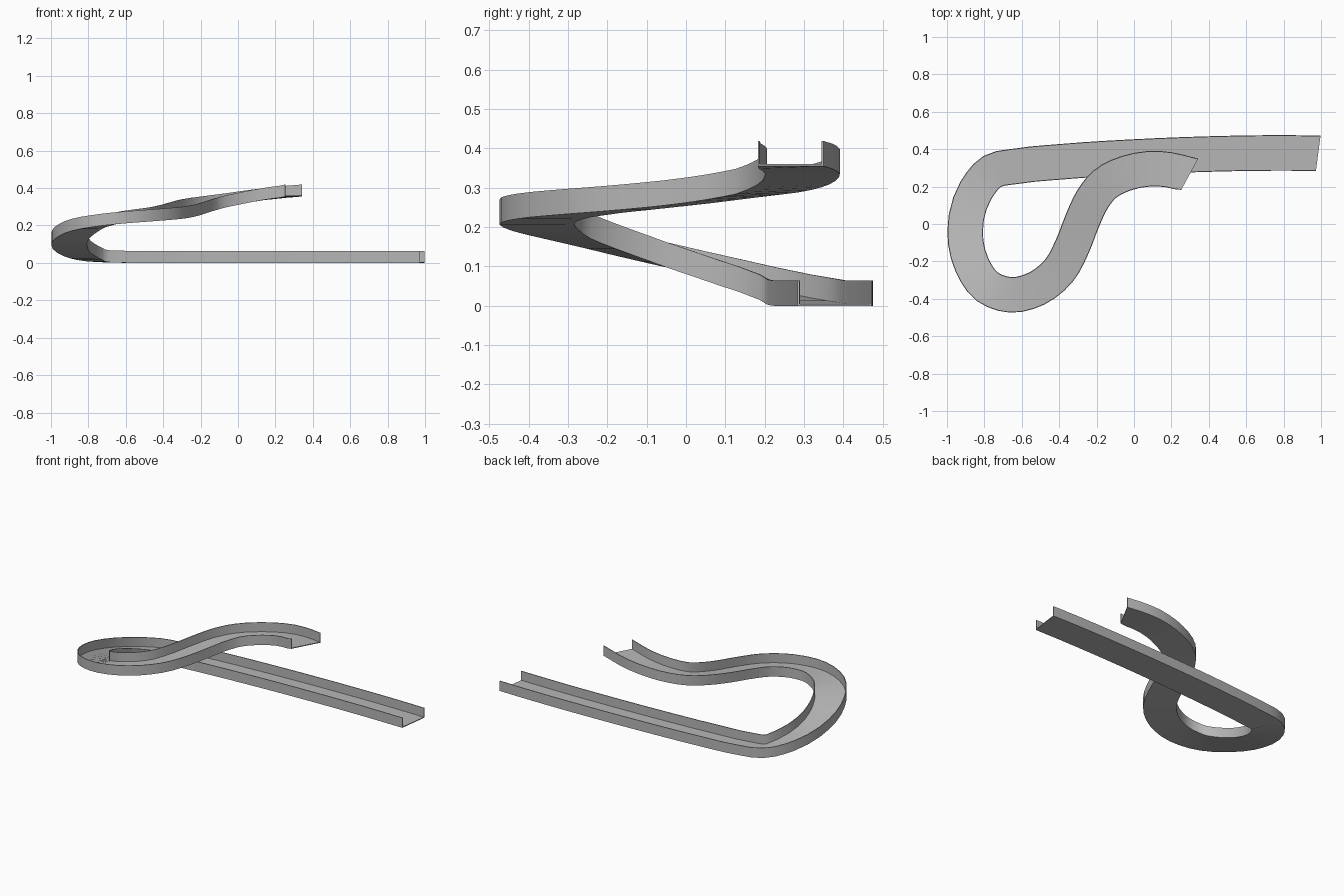
import bpy, bmesh
from mathutils import Vector

if "Cube" in bpy.data.objects:
    bpy.data.objects.remove(bpy.data.objects["Cube"])

# Centre line of the ramp, from the low end to the high end (x, y, z of the underside)
path = [Vector(p) for p in (
    (0.985, 0.378, 0), (0.80, 0.380, 0), (0.40, 0.374, 0), (0.0, 0.358, 0),
    (-0.40, 0.332, 0), (-0.62, 0.310, 0.001), (-0.758, 0.281, 0.008),
    (-0.845, 0.18, 0.035), (-0.903, -0.04, 0.095), (-0.868, -0.215, 0.145),
    (-0.785, -0.335, 0.182), (-0.66, -0.379, 0.206), (-0.52, -0.345, 0.221),
    (-0.40, -0.248, 0.233), (-0.33, -0.12, 0.245), (-0.275, 0.02, 0.26),
    (-0.22, 0.135, 0.276), (-0.16, 0.21, 0.288), (-0.04, 0.272, 0.308),
    (0.13, 0.296, 0.335), (0.298, 0.266, 0.355))]
STEPS = 3
W, H, T = 0.095, 0.064, 0.005   # half width, wall height, thickness

# Open channel cross-section (sideways, up)
profile = [(-W, 0), (W, 0), (W, H), (W - T, H), (W - T, T), (-W + T, T), (-W + T, H), (-W, H)]


def smooth_path(pts):
    """Catmull-Rom curve through the points."""
    ext = [2 * pts[0] - pts[1]] + pts + [2 * pts[-1] - pts[-2]]
    out = []
    for a, b, c, d in zip(ext, ext[1:], ext[2:], ext[3:]):
        # non-uniform tangents keep long and short spans even
        la, lb, lc = (b - a).length, (c - b).length, (d - c).length
        m1 = ((b - a) / la * lb + (c - b) / lb * la) / (la + lb) * lb
        m2 = ((c - b) / lb * lc + (d - c) / lc * lb) / (lb + lc) * lb
        for i in range(STEPS):
            t = i / STEPS
            out.append(b * (2*t**3 - 3*t**2 + 1) + m1 * (t**3 - 2*t**2 + t)
                       + c * (3*t**2 - 2*t**3) + m2 * (t**3 - t**2))
    return out + [pts[-1]]


# Sweep the cross-section, keeping the floor level across
line = smooth_path(path)
bm = bmesh.new()
rings = []
for i, p in enumerate(line):
    t = line[min(i + 1, len(line) - 1)] - line[max(i - 1, 0)]
    side = Vector((-t.y, t.x, 0)).normalized()
    if i == 0:
        side = Vector((-0.13, -0.99, 0)).normalized()   # slightly angled low end
    if i == len(line) - 1:
        side = Vector((0.09, 0.165, 0)).normalized()    # angled high end
    rings.append([bm.verts.new(p + side * s + Vector((0, 0, u))) for s, u in profile])
n = len(profile)
for a, b in zip(rings, rings[1:]):
    for k in range(n):
        bm.faces.new((a[k], a[(k + 1) % n], b[(k + 1) % n], b[k]))
# End caps of floor and both walls
for r in (rings[0], rings[-1]):
    for ids in ((0, 1, 4, 5), (1, 2, 3, 4), (0, 5, 6, 7)):
        bm.faces.new([r[k] for k in ids])
bmesh.ops.recalc_face_normals(bm, faces=bm.faces)

mesh = bpy.data.meshes.new("slide_channel")
bm.to_mesh(mesh)
bm.free()
ramp = bpy.data.objects.new("slide_channel", mesh)
bpy.context.collection.objects.link(ramp)
bpy.context.view_layer.objects.active = ramp
ramp.select_set(True)
bpy.ops.object.shade_smooth_by_angle()

# Dark grey finish
grey = bpy.data.materials.new("dark_grey")
grey.diffuse_color = (0.47, 0.47, 0.47, 1)
grey.use_nodes = True
grey.node_tree.nodes["Principled BSDF"].inputs["Base Color"].default_value = grey.diffuse_color
mesh.materials.append(grey)
